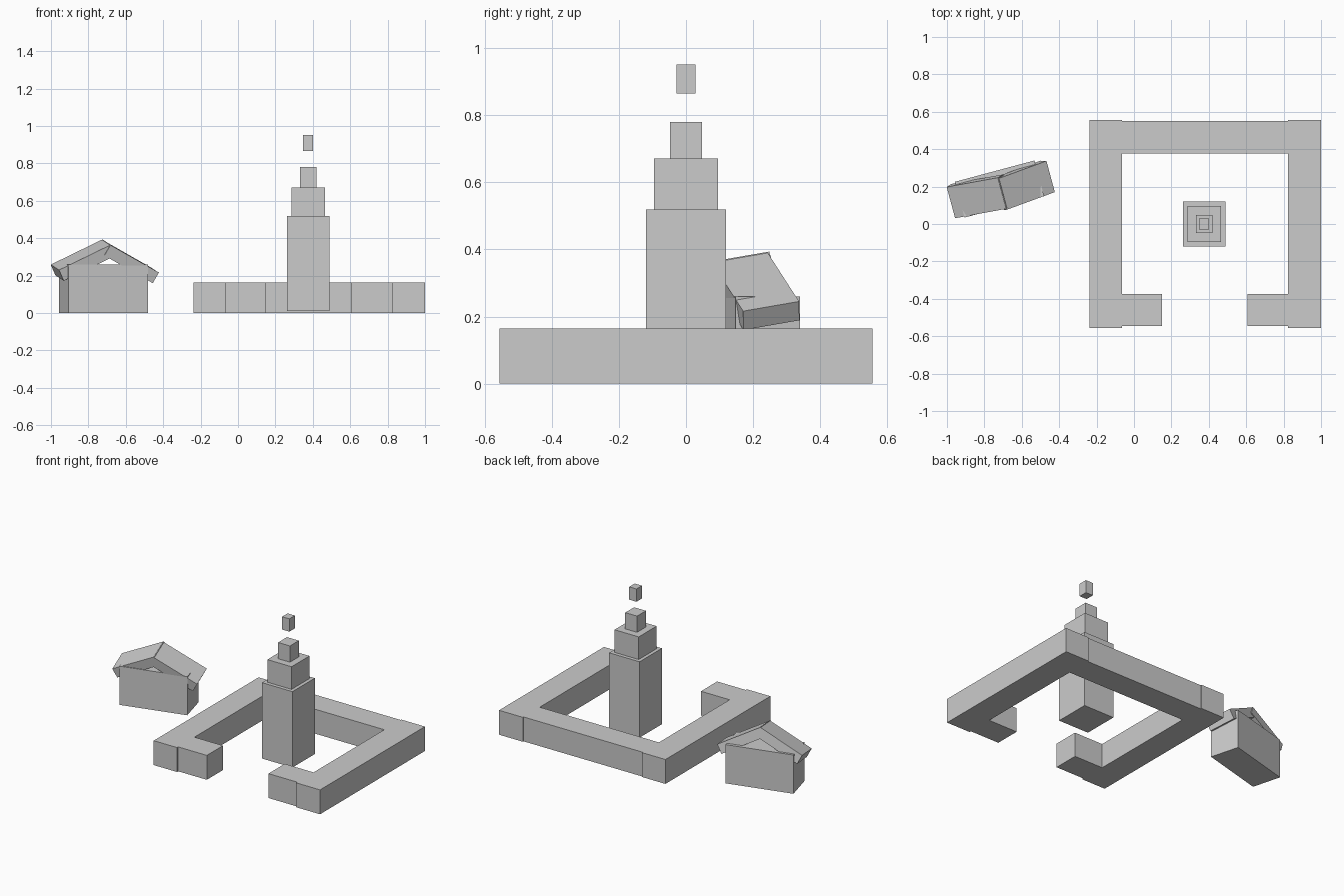
import bpy
from math import radians
from mathutils import Matrix, Vector

if "Cube" in bpy.data.objects:
    bpy.data.objects.remove(bpy.data.objects["Cube"])


def box(name, lo, hi):
    """Axis-aligned block between two corners."""
    lo, hi = Vector(lo), Vector(hi)
    bpy.ops.mesh.primitive_cube_add(size=1, location=(lo + hi) / 2)
    ob = bpy.context.object
    ob.name = name
    ob.scale = hi - lo
    return ob


def turned_box(name, centre, size, rot):
    """Block turned by a rotation matrix."""
    bpy.ops.mesh.primitive_cube_add(size=1)
    ob = bpy.context.object
    ob.name = name
    ob.matrix_world = Matrix.Translation(centre) @ rot @ Matrix.Diagonal((*size, 1))
    return ob


# Courtyard walls with a gate opening at the front
H = 0.164
box("left_wall", (-0.237, -0.557, 0), (-0.063, 0.557, H))
box("right_wall", (0.823, -0.557, 0), (1.0, 0.557, H))
box("back_wall", (-0.063, 0.378, 0), (0.823, 0.55, H))
box("front_wall_left", (-0.063, -0.545, 0), (0.15, -0.373, H))
box("front_wall_right", (0.608, -0.545, 0), (0.823, -0.373, H))

# Stepped tower with a separate floating cap: x half, y half, bottom, top
tiers = [("tower_base", 0.113, 0.119, 0.01, 0.52),
         ("tower_middle", 0.09, 0.095, 0.52, 0.672),
         ("tower_upper", 0.044, 0.047, 0.672, 0.781),
         ("tower_cap", 0.027, 0.029, 0.866, 0.952)]
for name, hx, hy, z0, z1 in tiers:
    box(name, (0.375 - hx, -hy, z0), (0.375 + hx, hy, z1))

# Small house, turned on the ground, with a backward-tilted gable roof
yaw = Matrix.Rotation(radians(15), 4, 'Z')
tilt = yaw @ Matrix.Rotation(radians(9.5), 4, 'X')
turned_box("house_body", (-0.719, 0.187, 0.13), (0.44, 0.198, 0.26), yaw)
for name, centre, pitch in [("roof_left", (-0.828, 0.148, 0.283), -26),
                            ("roof_right", (-0.591, 0.207, 0.276), 28.6)]:
    turned_box(name, centre, (0.312, 0.175, 0.065),
               tilt @ Matrix.Rotation(radians(pitch), 4, 'Y'))
